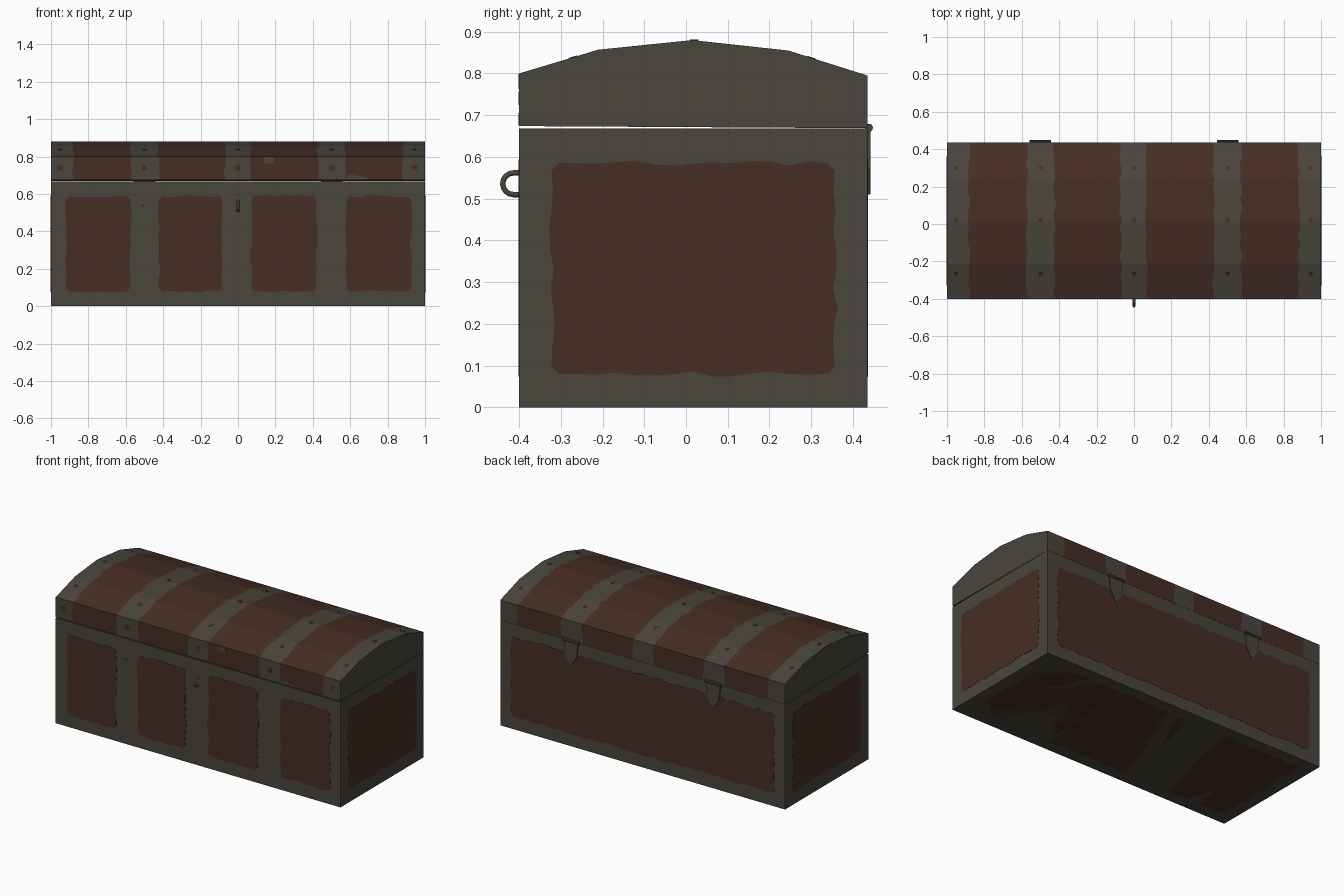
import bpy, bmesh, math, random
from mathutils import Vector

if "Cube" in bpy.data.objects:
    bpy.data.objects.remove(bpy.data.objects["Cube"])

random.seed(4)


def material(name, rgb):
    m = bpy.data.materials.new(name)
    m.diffuse_color = (*rgb, 1)
    m.use_nodes = True
    m.node_tree.nodes["Principled BSDF"].inputs["Base Color"].default_value = m.diffuse_color
    return m


METAL = material("aged metal", (0.068, 0.060, 0.047))
WOOD = material("dark brown wood", (0.062, 0.027, 0.018))
X0, X1, Y0, Y1, TOP = -1.0, 1.0, -0.40, 0.435, 0.668
X, Y, Z = Vector((1, 0, 0)), Vector((0, 1, 0)), Vector((0, 0, 1))


def finish(bm, name, *mats):
    bmesh.ops.recalc_face_normals(bm, faces=bm.faces)
    me = bpy.data.meshes.new(name)
    bm.to_mesh(me)
    bm.free()
    for m in mats:
        me.materials.append(m)
    ob = bpy.data.objects.new(name, me)
    bpy.context.collection.objects.link(ob)
    return ob


def plate(name, origin, u, v, outline, mat, thick=0.0015):
    """Thin plate on a surface: outline in (u, v), raised along u x v."""
    n = u.cross(v).normalized()
    bm = bmesh.new()
    o = Vector(origin) - n * 0.001
    f = bm.faces.new([bm.verts.new(o + u * a + v * b) for a, b in outline])
    ext = bmesh.ops.extrude_face_region(bm, geom=[f])["geom"]
    up = [g for g in ext if isinstance(g, bmesh.types.BMVert)]
    bmesh.ops.translate(bm, verts=up, vec=n * (thick + 0.001))
    if f.is_valid and not any(len(e.link_faces) > 2 for e in f.edges) and \
            any(len(e.link_faces) == 1 for e in bm.edges) is False:
        pass
    else:
        bmesh.ops.holes_fill(bm, edges=[e for e in bm.edges if e.is_boundary])
    return finish(bm, name, mat)


def ragged(a0, a1, b0, b1, wob=0.007, step=0.045, cut=0.018):
    """Worn rectangle outline with clipped corners and wavering edges."""
    cs = [(a0, b0), (a1, b0), (a1, b1), (a0, b1)]
    pts = []
    for i in range(4):
        p, q = Vector(cs[i]), Vector(cs[(i + 1) % 4])
        d = (q - p).normalized()
        side = Vector((-d.y, d.x))
        length = (q - p).length - 2 * cut
        n = max(2, int(length / step))
        for k in range(n + 1):
            w = 0 if k in (0, n) else random.uniform(-wob, wob)
            pts.append(p + d * (cut + length * k / n) + side * w)
    return pts


def rect(w, h):
    return [(-w, -h), (w, -h), (w, h), (-w, h)]


# body box
bm = bmesh.new()
bmesh.ops.create_cube(bm, size=1)
for vert in bm.verts:
    vert.co.x *= X1 - X0
    vert.co.y = vert.co.y * (Y1 - Y0) + (Y0 + Y1) / 2
    vert.co.z = (vert.co.z + 0.5) * TOP
finish(bm, "chest_body", METAL)

# wood panels on every body side
for a0, a1 in ((-0.92, -0.575), (-0.422, -0.085), (0.07, 0.42), (0.582, 0.925)):
    plate("front_panel", (0, Y0, 0), X, Z, ragged(a0, a1, 0.08, 0.588), WOOD)
plate("back_panel", (0, Y1, 0), -X, Z, ragged(-0.925, 0.925, 0.08, 0.588), WOOD)
plate("right_panel", (X1, 0, 0), Y, Z, ragged(-0.322, 0.357, 0.08, 0.585), WOOD)
plate("left_panel", (X0, 0, 0), -Y, Z, ragged(-0.357, 0.322, 0.08, 0.585), WOOD)
plate("bottom_panel", (0, 0, 0.0005), X, -Y, ragged(-0.925, 0.925, -0.36, 0.325), WOOD, 0.0005)

# lid: arched profile swept along x, cut into metal and wood stripes
arch = [(Y0, 0.674), (Y0, 0.80), (-0.21, 0.857), (0.015, 0.88),
        (0.245, 0.855), (Y1, 0.795), (Y1, 0.669)]
rows = []
for p, q in zip(arch, arch[1:]):
    p, q = Vector(p), Vector(q)
    n = math.ceil((q - p).length / 0.045)
    rows += [p.lerp(q, k / n) for k in range(n)]
rows.append(Vector(arch[-1]))
cols = [-1, -0.882, -0.572, -0.427, -0.072, 0.067, 0.425, 0.572, 0.882, 1]
bm = bmesh.new()
grid = [[bm.verts.new((x + (random.uniform(-0.008, 0.008) if abs(x) < 1 else 0), r.x, r.y))
         for x in cols] for r in rows]
for r0, r1 in zip(grid, grid[1:]):
    for i in range(len(cols) - 1):
        f = bm.faces.new((r0[i], r0[i + 1], r1[i + 1], r1[i]))
        f.material_index = i % 2
bm.faces.new([r[0] for r in grid])
bm.faces.new([r[-1] for r in grid])
bm.faces.new(grid[0] + grid[-1][::-1])
finish(bm, "chest_lid", METAL, WOOD)

# rivets on the lid bands
for x in (-0.95, -0.5, 0.0, 0.5, 0.945):
    plate("front_rivet", (x, Y0, 0.74), X, Z, ragged(-0.014, 0.014, -0.014, 0.014, 0.002, 0.02, 0.005), WOOD)
    for y, z, slope in ((-0.27, 0.839, 0.3), (0.02, 0.8797, 0.0), (0.3, 0.8376, -0.316)):
        plate("top_rivet", (x, y, z), X, Vector((0, 1, slope)).normalized(), rect(0.01, 0.01), WOOD)
# worn spots on the front
plate("body_rivet", (-0.507, Y0, 0.537), X, Z, rect(0.008, 0.006), WOOD)
plate("worn_spot", (0.165, Y0, 0.778), X, Z, ragged(-0.03, 0.03, -0.015, 0.018, 0.003, 0.02, 0.008), METAL)
plate("worn_edge", (0.64, Y0, 0.675), X, Z, [(-0.06, 0), (0.055, 0), (0.05, 0.015), (0, 0.022), (-0.05, 0.03)], METAL)

# front lock staple: bent round bar
cu = bpy.data.curves.new("lock_staple", "CURVE")
cu.dimensions = "3D"
cu.bevel_depth = 0.0075
cu.bevel_resolution = 1
path = [(Y0 + 0.01, 0.562)]
for k in range(9):
    a = math.pi / 2 + math.pi * k / 8
    path.append((-0.413 + 0.026 * math.cos(a), 0.536 + 0.026 * math.sin(a)))
path.append((Y0 + 0.01, 0.510))
sp = cu.splines.new("POLY")
sp.points.add(len(path) - 1)
for pt, (y, z) in zip(sp.points, path):
    pt.co = (0, y, z, 1)
cu.materials.append(METAL)
bpy.context.collection.objects.link(bpy.data.objects.new("lock_staple", cu))

# back hinges: pin and pointed strap
for x in (-0.5, 0.5):
    bpy.ops.mesh.primitive_cylinder_add(vertices=10, radius=0.01, depth=0.115,
                                        location=(x, 0.438, 0.67), rotation=(0, math.pi / 2, 0))
    pin = bpy.context.object
    pin.name = "hinge_pin"
    pin.data.materials.append(METAL)
    plate("hinge_strap", (x, Y1, 0), -X, Z,
          [(0, 0.51), (0.04, 0.575), (0.05, 0.665), (-0.05, 0.665), (-0.04, 0.575)], METAL, 0.007)
